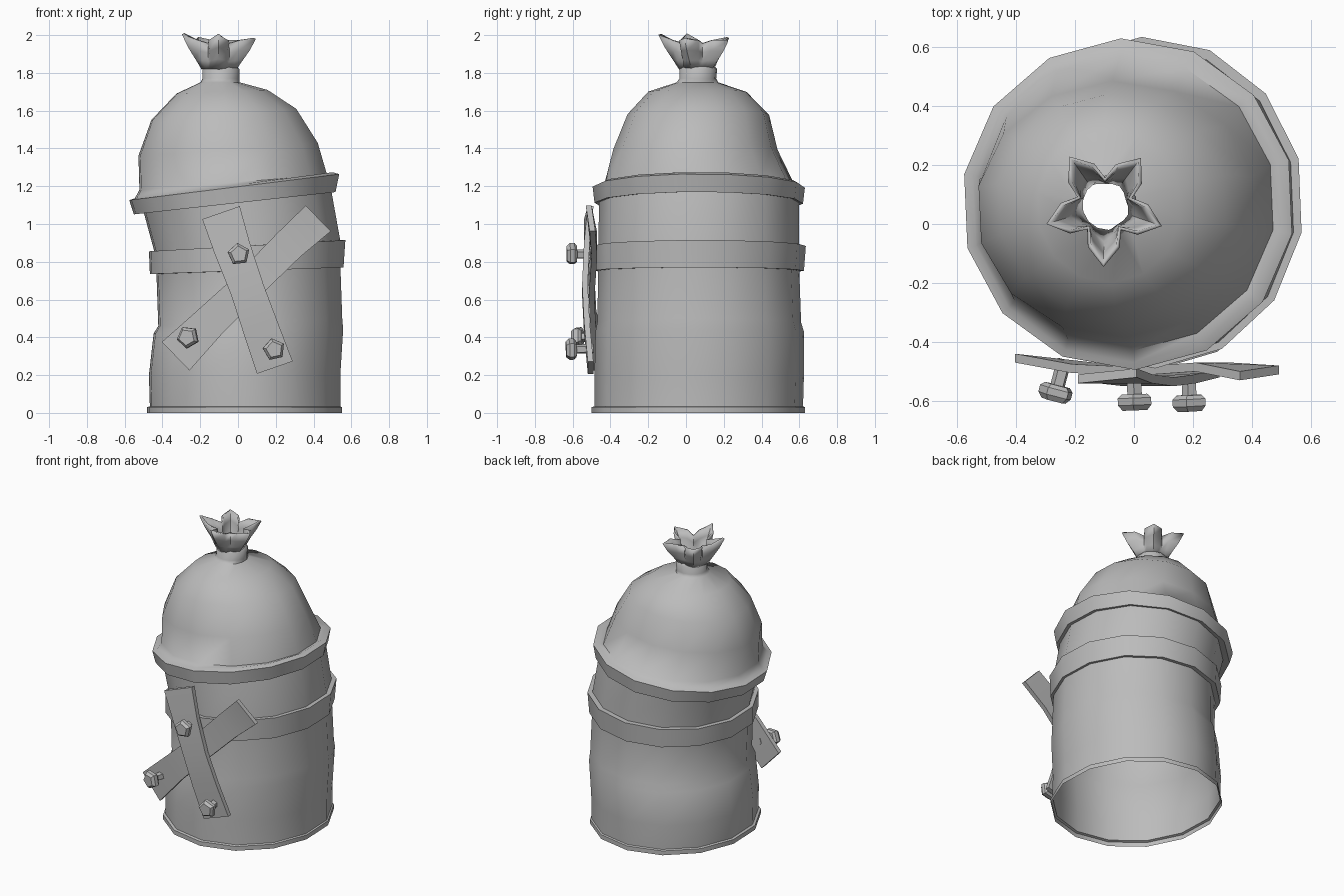
import bpy, bmesh, math
from mathutils import Vector

cube = bpy.data.objects.get("Cube")
if cube:
    bpy.data.objects.remove(cube)

grey = bpy.data.materials.new("plain_grey")
grey.use_nodes = True
grey.diffuse_color = (0.5, 0.5, 0.5, 1)
grey.node_tree.nodes["Principled BSDF"].inputs["Base Color"].default_value = (0.5, 0.5, 0.5, 1)


def finish(name, bm, angle):
    bmesh.ops.recalc_face_normals(bm, faces=bm.faces[:])
    mesh = bpy.data.meshes.new(name)
    bm.to_mesh(mesh)
    bm.free()
    mesh.materials.append(grey)
    obj = bpy.data.objects.new(name, mesh)
    bpy.context.collection.objects.link(obj)
    bpy.ops.object.select_all(action='DESELECT')
    obj.select_set(True)
    bpy.context.view_layer.objects.active = obj
    bpy.ops.object.shade_smooth_by_angle(angle=math.radians(angle))
    return obj


def loft(name, rings, angle, caps=False):
    bm = bmesh.new()
    loops = [[bm.verts.new(p) for p in ring] for ring in rings]
    for a, b in zip(loops, loops[1:]):
        for i in range(len(a)):
            j = (i + 1) % len(a)
            bm.faces.new((a[i], a[j], b[j], b[i]))
    if caps:
        bm.faces.new(loops[0])
        bm.faces.new(loops[-1])
    return finish(name, bm, angle)


def tilted_ring(xl, zl, xr, zr, yf, yb, sides=14):
    """Ellipse given by its left, right, front and back limits, sloping along x."""
    pts = []
    for i in range(sides):
        a = math.radians(92.5) + math.tau * i / sides
        c, s = math.cos(a), math.sin(a)
        pts.append(((xl + xr) / 2 + c * (xr - xl) / 2,
                    (yf + yb) / 2 + s * (yb - yf) / 2,
                    (zl + zr) / 2 + c * (zr - zl) / 2))
    return pts


# Barrel wall, open underneath, with a flared foot
wall = [(-.49, 0, .56, 0, -.50, .63), (-.49, .03, .56, .03, -.50, .63),
        (-.475, .035, .55, .035, -.485, .62), (-.48, .2, .55, .2, -.485, .625),
        (-.455, .42, .565, .44, -.48, .625), (-.43, .46, .56, .5, -.47, .61),
        (-.44, .74, .55, .78, -.465, .6), (-.45, .85, .55, .91, -.465, .6),
        (-.51, 1.07, .5, 1.19, -.46, .6)]
loft("barrel_wall", [tilted_ring(*r) for r in wall], 50)

# Middle hoop
hoop = [(-.43, .735, .54, .77, -.45, .58), (-.475, .735, .567, .77, -.49, .625),
        (-.48, .855, .577, .915, -.49, .635), (-.44, .855, .54, .915, -.45, .58)]
loft("middle_hoop", [tilted_ring(*r) for r in hoop], 50)

# Sack dome with overhanging hem and tied neck
dome = [(-.50, 1.06, .49, 1.17, -.45, .59), (-.56, 1.05, .525, 1.17, -.485, .62),
        (-.585, 1.125, .545, 1.265, -.495, .63), (-.555, 1.135, .51, 1.275, -.47, .61),
        (-.53, 1.18, .48, 1.26, -.43, .57), (-.535, 1.36, .43, 1.43, -.385, .485),
        (-.465, 1.55, .315, 1.61, -.31, .44), (-.33, 1.69, .16, 1.71, -.2, .32),
        (-.2, 1.75, .01, 1.75, -.05, .17), (-.19, 1.77, .01, 1.77, -.035, .16),
        (-.19, 1.82, .01, 1.82, -.035, .165), (-.175, 1.835, -.005, 1.835, -.02, .15)]
loft("sack_dome", [tilted_ring(*r) for r in dome], 50)

# Gathered star-shaped ruffle above the tie
ruffle = []
for z, radius, wave in [(1.825, .08, .005), (1.87, .1, .02), (1.92, .122, .038), (1.975, .138, .055)]:
    ring = []
    for i in range(20):
        a = math.tau * i / 20
        w = math.cos(5 * a)
        r = radius + wave * w
        t = a + math.radians(53)
        lift = (z - 1.82) * (.12 * w - .12 * math.cos(t - .8) * (i % 4 == 0))
        ring.append((-.1 + r * math.cos(t), .06 + r * math.sin(t), z + lift))
    ruffle.append(ring)
sack = loft("sack_ruffle", ruffle, 50)
cloth = sack.modifiers.new("cloth", 'SOLIDIFY')
cloth.thickness = .014


# Warped planks nailed across the front
def plank(name, stations, thick=.03):
    pts = [Vector(s[:3]) for s in stations]
    along = (pts[-1] - pts[0]).normalized()
    side = along.cross(Vector((0, 1, 0))).normalized()
    rings = []
    for p, s in zip(pts, stations):
        h = side * s[3] / 2
        d = Vector((0, thick / 2, 0))
        twist = Vector((0, s[4], 0))
        rings.append([p + h - d + twist, p + h + d + twist,
                      p - h + d - twist, p - h - d - twist])
    loft(name, rings, 40, caps=True)


plank("upper_plank", [(-.09, -.515, 1.06, .21, .01), (-.03, -.525, .87, .195, 0),
                      (.05, -.535, .65, .18, 0), (.12, -.525, .45, .19, 0),
                      (.195, -.505, .24, .2, 0)])
plank("lower_plank", [(-.33, -.465, .30, .21, .01), (-.15, -.49, .48, .18, 0),
                      (.05, -.5, .67, .165, 0), (.27, -.485, .89, .175, 0),
                      (.425, -.505, 1.03, .19, -.01)])


# Five-sided bolts with chamfered heads
def bolt(name, foot, head, turn):
    foot, head = Vector(foot), Vector(head)
    axis = (head - foot).normalized()
    u = axis.cross(Vector((0, 0, 1))).normalized()
    v = u.cross(axis)
    rings = []
    for step, r in [(-1, .026), (-.055, .026), (-.055, .046), (-.042, .06), (-.018, .06), (0, .044)]:
        centre = foot if step == -1 else head + axis * step
        rings.append([centre + (u * math.cos(t) + v * math.sin(t)) * r
                      for t in (turn + math.tau * i / 5 for i in range(5))])
    loft(name, rings, 20, caps=True)


bolt("top_bolt", (0, -.5, .84), (.005, -.632, .84), .2)
bolt("left_plank_bolt", (-.235, -.46, .405), (-.272, -.6, .4), -.2)
bolt("bottom_bolt", (.185, -.49, .34), (.192, -.635, .335), .1)
